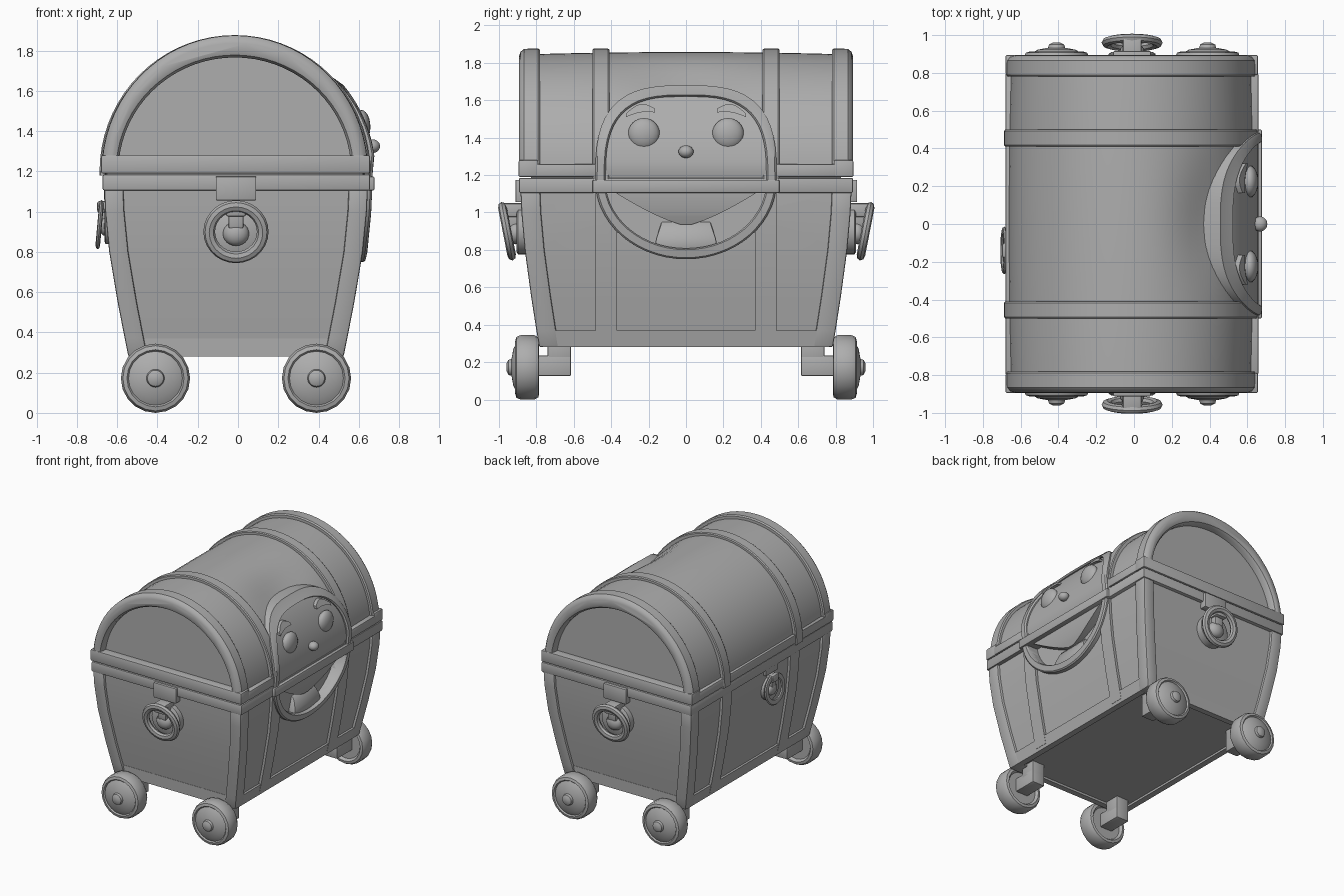
import bpy, bmesh, math
from mathutils import Matrix, Vector

if "Cube" in bpy.data.objects:
    bpy.data.objects.remove(bpy.data.objects["Cube"])

CX = -0.01
AX = -0.016
grey = bpy.data.materials.new("plain grey")
grey.diffuse_color = (0.42, 0.42, 0.42, 1)
grey.use_nodes = True
grey.node_tree.nodes["Principled BSDF"].inputs["Base Color"].default_value = grey.diffuse_color


def finish(name, bm, bevel=0.0, matrix=None):
    if matrix:
        bm.transform(matrix)
    bmesh.ops.recalc_face_normals(bm, faces=bm.faces)
    me = bpy.data.meshes.new(name)
    bm.to_mesh(me)
    bm.free()
    me.materials.append(grey)
    ob = bpy.data.objects.new(name, me)
    bpy.context.collection.objects.link(ob)
    if bevel:
        m = ob.modifiers.new("bevel", 'BEVEL')
        m.width, m.segments, m.limit_method = bevel, 2, 'ANGLE'
    return ob


def loft(name, rings, bevel=0.0, matrix=None, closed=False):
    bm = bmesh.new()
    vs = [[bm.verts.new(p) for p in r] for r in rings]
    n = len(vs[0])
    pairs = list(zip(vs, vs[1:])) + ([(vs[-1], vs[0])] if closed else [])
    for a, b in pairs:
        for i in range(n):
            j = (i + 1) % n
            bm.faces.new((a[i], a[j], b[j], b[i]))
    if not closed:
        bm.faces.new(vs[0])
        bm.faces.new(vs[-1])
    return finish(name, bm, bevel, matrix)


def rect(x0, x1, y0, y1, z):
    return [(x0, y0, z), (x1, y0, z), (x1, y1, z), (x0, y1, z)]


def box(name, x0, x1, y0, y1, z0, z1, bevel=0.008, matrix=None):
    return loft(name, [rect(x0, x1, y0, y1, z0), rect(x0, x1, y0, y1, z1)], bevel, matrix)


def ball(name, loc, size, matrix=None):
    bm = bmesh.new()
    bmesh.ops.create_uvsphere(bm, u_segments=20, v_segments=12, radius=1)
    bm.transform(Matrix.Translation(loc) @ Matrix.Diagonal((*size, 1)))
    return finish(name, bm, 0, matrix)


# Tub half-sizes by height
LEVELS = [(0.28, 0.535, 0.785), (0.37, 0.553, 0.80), (0.55, 0.588, 0.828),
          (0.8, 0.63, 0.862), (1.0, 0.65, 0.88), (1.12, 0.655, 0.885)]


def half(z, k):
    for a, b in zip(LEVELS, LEVELS[1:]):
        if z <= b[0]:
            return a[k] + (b[k] - a[k]) * (z - a[0]) / (b[0] - a[0])
    return LEVELS[-1][k]


def side_x(z):
    if z < 1.2:
        return CX + half(z, 1)
    t = (z - 1.2) / 0.68
    return CX + 0.67 * math.sqrt(max(0, 1 - t * t)) - 0.04 * t * t


ZS = [0.30, 0.37, 0.55, 0.8, 1.0, 1.12]
IN = 0.02
core = loft("tub", [rect(CX - half(z, 1) + IN, CX + half(z, 1) - IN,
                         -half(z, 2) + IN, half(z, 2) - IN, z) for z in ZS])
ZP = [0.28] + ZS[1:]
cut_parts = [core]
for sy in (-1, 1):
    for sx in (-1, 1):
        # corner posts
        loft("corner_post", [rect(CX + sx * (half(z, 1) - 0.095), CX + sx * half(z, 1),
                                  sy * (half(z, 2) - 0.105), sy * half(z, 2), z) for z in ZP], 0.01)
        # upright straps on the long sides
        s = loft("side_strap", [rect(CX + sx * (half(z, 1) - 0.12), CX + sx * half(z, 1),
                                     sy * 0.37, sy * 0.485, z) for z in [0.305] + ZS[1:]])
        if sx > 0:
            cut_parts.append(s)
    # bottom rails at the ends
    loft("end_rail", [rect(CX - half(z, 1) + 0.02, CX + half(z, 1) - 0.02,
                           sy * (half(z, 2) - 0.05), sy * (half(z, 2) - d), z)
                      for z, d in ((0.28, 0.004), (0.37, 0.018))])
for sx in (-1, 1):
    loft("side_rail", [rect(CX + sx * (half(z, 1) - 0.05), CX + sx * (half(z, 1) - 0.002),
                            -half(z, 2) + 0.02, half(z, 2) - 0.02, z) for z in (0.28, 0.37)])

# Belt and lid edge strips
box("belt", -0.672, 0.655, -0.893, 0.893, 1.105, 1.185)
box("belt_front", 0.5, 0.678, -0.5, 0.5, 1.105, 1.175)
for sy in (-1, 1):
    box("lid_end_strip", -0.68, 0.656, sy * 0.79, sy * 0.895, 1.19, 1.28)
    box("lid_side_strip", 0.5, 0.658, sy * 0.46, sy * 0.80, 1.19, 1.26)
box("lid_back_strip", -0.68, -0.5, -0.8, 0.8, 1.19, 1.26)


# Arched lid
def arch(a, b, y, n=36, dent=0.0):
    pts = []
    for i in range(n + 1):
        t = math.pi * i / n
        # shallow hollow in the lid behind the top of the face ring
        k = 1 - dent * math.exp(-((t - 2.25) / 0.3) ** 2 - (y / 0.3) ** 2)
        pts.append((AX - a * k * math.cos(t), y, 1.2 + b * k * math.sin(t)))
    return pts


def arch_solid(a, b, y, dent=0.0):
    return [(AX - a, y, 1.18)] + arch(a, b, y, dent=dent) + [(AX + a, y, 1.18)]


lid = []
for k in range(23):
    y = -0.83 + 1.66 * k / 22
    d = 0.012 * (y / 0.83) ** 2
    lid.append(arch_solid(0.648 - d, 0.658 - d, y, 0.06))
loft("lid", lid)
for sy in (-1, 1):
    # lid straps
    loft("lid_strap", [arch_solid(0.672 - d, 0.677 - d, sy * y)
                       for y, d in ((0.41, 0.006), (0.418, 0), (0.492, 0), (0.50, 0.006))])
    # rounded end rims
    loft("lid_rim", [arch(0.662 - d, 0.677 - d, sy * y) + arch(0.578 + e, 0.566 + e, sy * y)[::-1]
                     for y, d, e in ((0.78, 0.008, 0), (0.79, 0, 0), (0.865, 0.002, 0),
                                     (0.885, 0.018, 0.012), (0.892, 0.04, 0.03))])


# Face opening outline in the y-z plane
def outline(w, up, down, n=56):
    pts = []
    for i in range(n):
        t = 2 * math.pi * i / n
        c, s = math.cos(t), math.sin(t)
        e = 2 / 3 if s > 0 else 1
        h = up if s > 0 else down
        pts.append((math.copysign(w * abs(c) ** e, c), 1.17 + math.copysign(h * abs(s) ** e, s)))
    return pts


outer, inner = outline(0.485, 0.51, 0.42), outline(0.43, 0.45, 0.362)
loft("face_ring", [[(side_x(o[1]) - 0.09, *o), (side_x(o[1]) + 0.012, *o),
                    (side_x(o[1]) + 0.022, o[0] * 0.98, 1.17 + (o[1] - 1.17) * 0.98),
                    (side_x(i[1]) + 0.022, i[0] * 1.02, 1.17 + (i[1] - 1.17) * 1.02),
                    (side_x(i[1]) + 0.01, *i), (side_x(i[1]) - 0.09, *i)]
                   for o, i in zip(outer, inner)], closed=True)

# Face plate following the lid
rows = []
for k in range(15):
    z = 1.17 + 0.45 * math.sin(math.pi / 2 * k / 14.3)
    w = 0.44 * (1 - ((z - 1.17) / 0.455) ** 3) ** (1 / 3)
    rows.append(rect(side_x(z) - 0.1, side_x(z), -w, w, z))
loft("face", rows)

# Mouth hollow
low = [p for p in inner if p[1] < 1.171]
cutter = loft("mouth_cutter", [[(x, *p) for p in low] for x in (0.565, 0.85)])
cutter.hide_render = True
for ob in cut_parts:
    m = ob.modifiers.new("mouth", 'BOOLEAN')
    m.operation, m.object, m.solver = 'DIFFERENCE', cutter, 'EXACT'
rows = []
for k in range(10):
    s = k / 9
    z = 1.12 - 0.185 * s
    w = 0.40 * (1 - 0.97 * s) ** 0.75
    rows.append(rect(0.55, side_x(z) - 0.004 - 0.03 * s * s, -w, w, z))
loft("upper_lip", rows)
loft("tongue", [rect(0.54, x, -w, w, z) for z, x, w in
                ((0.80, 0.615, 0.17), (0.86, 0.618, 0.16), (0.92, 0.595, 0.14), (0.95, 0.57, 0.13))], 0.008)

# Eyes, brows and nose
for sy in (-1, 1):
    ball("eye", (0.613, sy * 0.225, 1.42), (0.045, 0.085, 0.085))
    brow = []
    for k in range(9):
        t = k / 8
        y = sy * (0.165 + 0.155 * t)
        z = 1.545 + 0.025 * math.sin(math.pi * t) - 0.025 * t
        h = 0.010 + 0.012 * math.sin(math.pi * t)
        brow.append([(side_x(z + v * h) + d, y, z + v * h)
                     for v, d in ((-1, -0.02), (-1, 0.025), (1, 0.025), (1, -0.02))])
    loft("brow", brow)
ball("nose", (0.668, 0, 1.325), (0.038, 0.04, 0.034))


# Ring handles, modelled facing -y with the top at z = 0
def handle(name, loc, turn, size, lean):
    mt = Matrix.Translation(loc) @ Matrix.Rotation(turn, 4, 'Z') @ Matrix.Diagonal((*size, 1))
    box(name + "_plate", -0.1, 0.1, -0.03, 0.03, -0.12, 0.0, 0.006, mt)
    box(name + "_hinge", -0.05, 0.05, -0.1, 0.03, -0.2, -0.125, 0.012, mt)
    box(name + "_neck", -0.038, 0.038, -0.07, 0.03, -0.26, -0.15, 0.012, mt)
    ball(name + "_knob", (0, -0.03, -0.285), (0.065, 0.045, 0.06), mt)
    disc = [[(r * math.cos(a), y, -0.275 + r * math.sin(a)) for a in
             [2 * math.pi * i / 24 for i in range(24)]]
            for y, r in ((0.06, 0.125), (-0.015, 0.125), (-0.025, 0.11))]
    loft(name + "_disc", disc, 0, mt)
    tilt = Matrix.Translation((0, -0.075, -0.275)) @ Matrix.Rotation(math.radians(lean), 4, 'X')
    ring = []
    for i in range(28):
        a = 2 * math.pi * i / 28
        ring.append([tilt @ Vector(((0.133 + 0.029 * math.cos(b)) * math.cos(a), 0.023 * math.sin(b),
                                    (0.13 + 0.029 * math.cos(b)) * math.sin(a)))
                     for b in [2 * math.pi * j / 8 for j in range(8)]])
    loft(name + "_ring", ring, 0, mt, closed=True)


handle("front_handle", (CX, -0.882, 1.175), 0, (1, 1, 1), 11)
handle("back_handle", (CX, 0.885, 1.175), math.pi, (1, 1, 1), 11)
handle("side_clasp", (-0.65, -0.14, 1.15), -math.pi / 2, (0.78, 0.5, 0.78), -8)

# Wheels and their axle blocks
PROFILE = [(0.02, 0.02), (0.125, 0.02), (0.14, 0), (0.16, 0.004), (0.172, 0.025), (0.172, 0.1),
           (0.162, 0.122), (0.142, 0.128), (0.134, 0.118), (0.1, 0.138), (0.045, 0.148),
           (0.04, 0.165), (0.02, 0.175)]
for x in (-0.41, 0.39):
    for sy in (-1, 1):
        loft("wheel", [[(x + r * math.cos(a), sy * (0.785 + d), 0.172 + r * math.sin(a))
                        for a in [2 * math.pi * i / 20 for i in range(20)]] for r, d in PROFILE])
        box("axle_block", x - 0.055, x + 0.055, sy * 0.615, sy * 0.82, 0.125, 0.235)
        box("axle_post", x - 0.055, x + 0.055, sy * 0.615, sy * 0.74, 0.2, 0.34)

# Apply modifiers and smooth by angle
dg = bpy.context.evaluated_depsgraph_get()
dg.update()
objs = [o for o in bpy.data.objects if o != cutter]
baked = [(o, bpy.data.meshes.new_from_object(o.evaluated_get(dg))) for o in objs]
for o, me in baked:
    o.modifiers.clear()
    o.data = me
    me.shade_smooth()
    me.set_sharp_from_angle(angle=math.radians(35))
bpy.data.objects.remove(cutter)
